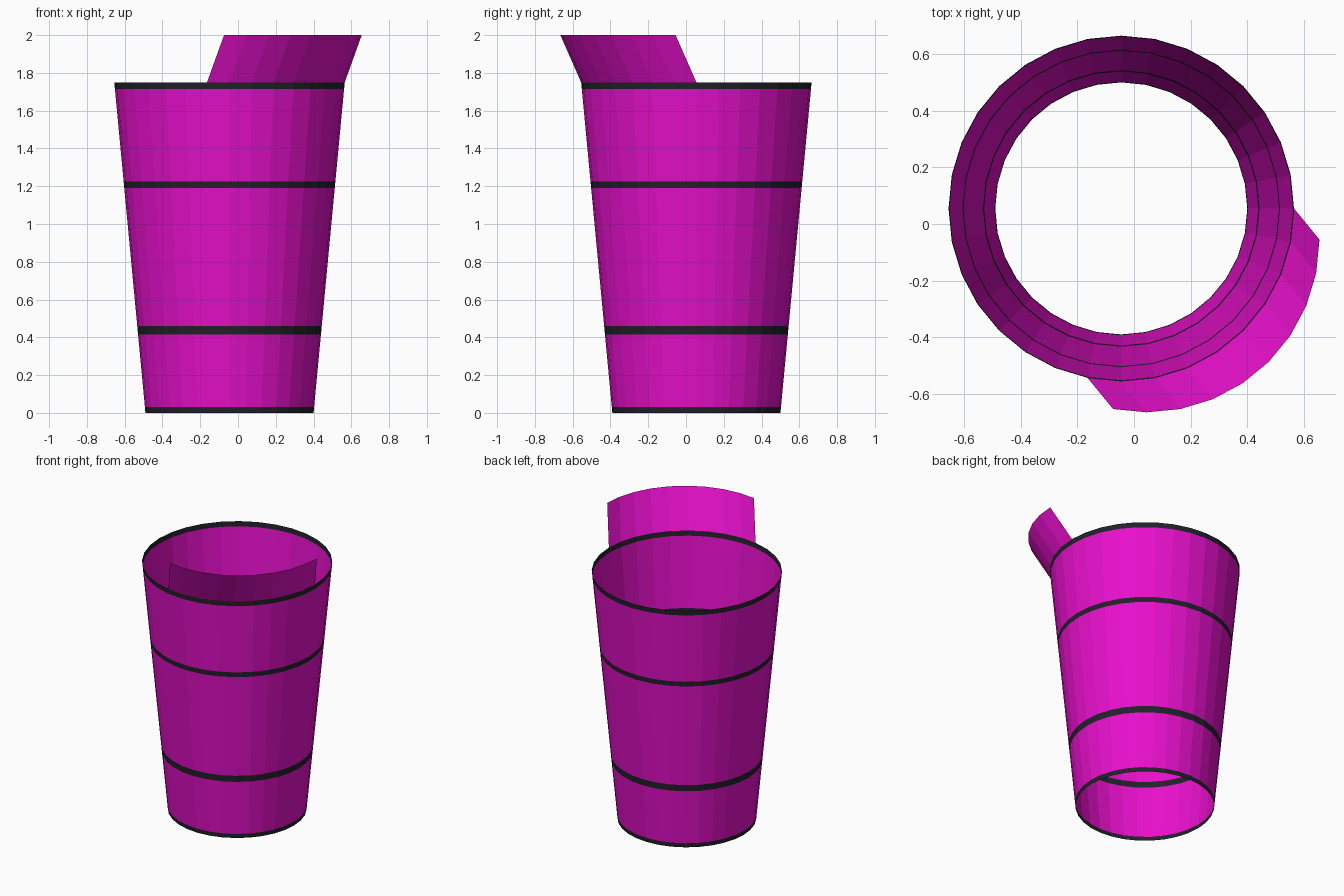
import bpy, bmesh
from math import cos, sin, tau

if "Cube" in bpy.data.objects:
    bpy.data.objects.remove(bpy.data.objects["Cube"])

SIDES = 32
CX, CY = -0.045, 0.055
R_BOTTOM, R_TOP, HEIGHT = 0.445, 0.61, 1.75


def material(name, color):
    m = bpy.data.materials.new(name)
    m.diffuse_color = (*color, 1)
    m.use_nodes = True
    m.node_tree.nodes["Principled BSDF"].inputs["Base Color"].default_value = m.diffuse_color
    return m


magenta = material("magenta", (0.80, 0.005, 0.60))
black = material("black", (0.015, 0.015, 0.022))


def row(bm, z, start=0, count=SIDES, shift=(0, 0), lift=0):
    """Row of vertices on the tapered wall at height z, optionally shifted."""
    r = R_BOTTOM + (R_TOP - R_BOTTOM) * z / HEIGHT
    return [bm.verts.new((CX + shift[0] + r * cos(tau * i / SIDES),
                          CY + shift[1] + r * sin(tau * i / SIDES), z + lift))
            for i in range(start, start + count)]


def bridge(bm, low, high, closed=True):
    n = len(low)
    for i in range(n if closed else n - 1):
        j = (i + 1) % n
        bm.faces.new((low[i], low[j], high[j], high[i]))


def finish(bm, name, mat):
    me = bpy.data.meshes.new(name)
    bm.to_mesh(me)
    bm.free()
    me.materials.append(mat)
    bpy.context.collection.objects.link(bpy.data.objects.new(name, me))


def wall_section(name, z0, z1, mat):
    bm = bmesh.new()
    bridge(bm, row(bm, z0), row(bm, z1))
    finish(bm, name, mat)


# Open tapered wall: dark bands alternating with coloured panels
levels = [0, 0.03, 0.415, 0.46, 1.19, 1.225, 1.715, HEIGHT]
names = ["bottom_band", "lower_wall", "lower_band", "middle_wall",
         "upper_band", "upper_wall", "rim_band"]
for k, name in enumerate(names):
    wall_section(name, levels[k], levels[k + 1], magenta if k % 2 else black)

# Curved flap rising from the rim and leaning outwards
bm = bmesh.new()
low = row(bm, HEIGHT, -9, 10)
high = row(bm, HEIGHT, -9, 10, shift=(0.09, -0.11), lift=0.25)
bridge(bm, low, high, closed=False)
finish(bm, "leaning_flap", magenta)
